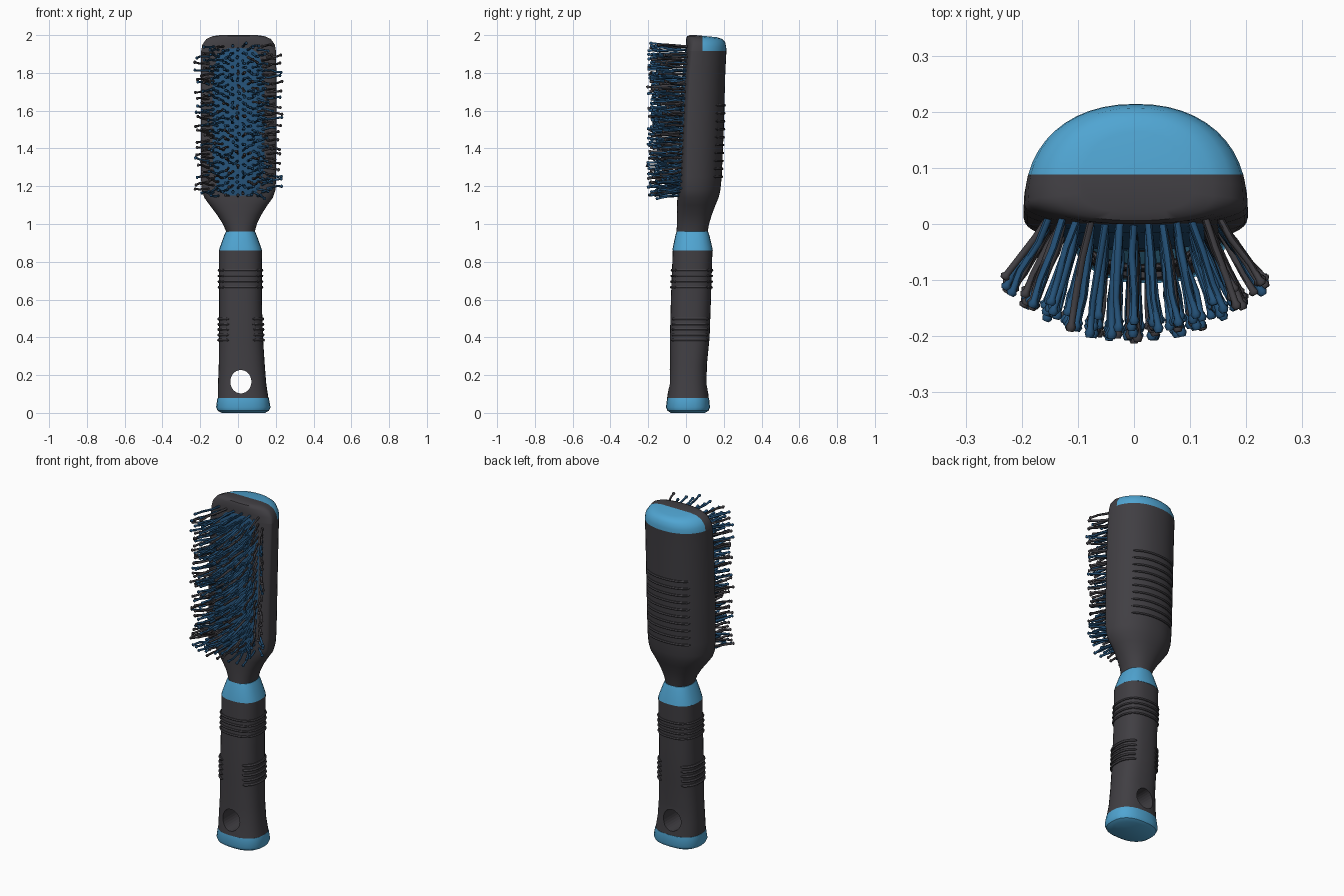
import bpy, bmesh, math, random
from mathutils import Vector

if "Cube" in bpy.data.objects:
    bpy.data.objects.remove(bpy.data.objects["Cube"])

random.seed(4)


def material(name, rgb):
    m = bpy.data.materials.new(name)
    m.diffuse_color = (*rgb, 1)
    m.use_nodes = True
    m.node_tree.nodes["Principled BSDF"].inputs["Base Color"].default_value = m.diffuse_color
    return m


CHARCOAL = material("charcoal", (0.052, 0.049, 0.056))
SKY = material("sky_blue", (0.08, 0.376, 0.645))
NAVY = material("navy_blue", (0.018, 0.084, 0.19))


def finish(name, bm, *mats, angle=35):
    bmesh.ops.recalc_face_normals(bm, faces=bm.faces)
    me = bpy.data.meshes.new(name)
    bm.to_mesh(me)
    bm.free()
    for m in mats:
        me.materials.append(m)
    ob = bpy.data.objects.new(name, me)
    bpy.context.collection.objects.link(ob)
    bpy.ops.object.select_all(action='DESELECT')
    ob.select_set(True)
    bpy.context.view_layer.objects.active = ob
    bpy.ops.object.shade_smooth_by_angle(angle=math.radians(angle))
    return ob


def skin(bm, rings):
    """Join rings of points with quads and close both ends."""
    vs = [[bm.verts.new(p) for p in r] for r in rings]
    n = len(vs[0])
    for a, b in zip(vs, vs[1:]):
        for i in range(n):
            j = (i + 1) % n
            bm.faces.new((a[i], a[j], b[j], b[i]))
    bm.faces.new(vs[0][::-1])
    bm.faces.new(vs[-1])


def power(v, n):
    return math.copysign(abs(v) ** (2 / n), v)


def point(s, t, n, grow=0):
    """Point on a section (z, centre x, half width, front y, side y, back y)."""
    z, cx, a, yf, ys, yb = s
    depth = (yb - ys if math.sin(t) > 0 else ys - yf) + grow
    return Vector((cx + (a + grow) * power(math.cos(t), n), ys + depth * power(math.sin(t), n), z))


def ring(s, n, sides):
    return [point(s, 2 * math.pi * i / sides, n) for i in range(sides)]


def sample(sections, z):
    for a, b in zip(sections, sections[1:]):
        if a[0] <= z <= b[0]:
            k = (z - a[0]) / (b[0] - a[0])
            return [p + (q - p) * k for p, q in zip(a, b)]
    return sections[-1]


def tube(bm, pts, radii, sides=6):
    rings = []
    for i, p in enumerate(pts):
        d = (pts[min(i + 1, len(pts) - 1)] - pts[max(i - 1, 0)]).normalized()
        side = d.cross(Vector((0, 0, 1))).normalized()
        up = side.cross(d)
        rings.append([p + radii[i] * (side * math.cos(k * 2 * math.pi / sides) + up * math.sin(k * 2 * math.pi / sides))
                      for k in range(sides)])
    skin(bm, rings)


def ridge(bm, sections, n, z, mid, half, r):
    """Raised rib following a section between two angles in degrees."""
    s = sample(sections, z)
    count = 17
    pts = [point(s, math.radians(mid + half * (2 * i / (count - 1) - 1)), n, 0.001) for i in range(count)]
    tube(bm, pts, [r * 0.3] + [r] * (count - 2) + [r * 0.3])


# Sections: z, centre x, half width, front y, side y, back y
END = [(0.0, .028, .115, -.08, .01, .10), (.012, .028, .136, -.099, .01, .12),
       (.03, .028, .144, -.106, .01, .127), (.08, .027, .136, -.10, .01, .122)]
GRIP = [(.08, .027, .134, -.10, .01, .12), (.15, .022, .128, -.09, .01, .113),
        (.25, .020, .122, -.085, .013, .11), (.40, .016, .116, -.085, .02, .125),
        (.60, .013, .113, -.08, .025, .132), (.86, .013, .114, -.07, .033, .14)]
COLLAR = [(.86, .013, .114, -.072, .033, .142), (.88, .013, .108, -.069, .033, .138),
          (.94, .013, .086, -.056, .033, .124), (.96, .013, .077, -.05, .033, .117)]
HEAD = [(.96, .013, .076, -.05, .033, .115), (1.0, .010, .09, -.048, .035, .122),
        (1.05, .006, .118, -.047, .03, .137), (1.10, .003, .153, -.047, .025, .156),
        (1.14, .003, .182, -.046, .017, .173), (1.18, .003, .195, -.042, .011, .182),
        (1.25, .003, .199, -.038, .01, .189), (1.50, .003, .20, -.025, .012, .20),
        (1.80, .003, .20, -.01, .025, .208), (1.915, .003, .198, -.002, .035, .214),
        (1.95, .003, .192, 0, .042, .213), (1.98, .003, .17, 0, .047, .207),
        (1.994, .003, .138, .006, .05, .19), (2.0, .003, .10, .02, .055, .165)]
GRIP_N, HEAD_N = 2.5, 2.2

# Handle end cap and collar
for name, secs in (("handle_end_cap", END), ("collar", COLLAR)):
    bm = bmesh.new()
    skin(bm, [ring(s, GRIP_N, 24) for s in secs])
    finish(name, bm, SKY)

# Handle with hanging hole
bm = bmesh.new()
skin(bm, [ring(s, GRIP_N, 32) for s in GRIP])
handle = finish("handle", bm, CHARCOAL)
bpy.ops.mesh.primitive_cylinder_add(vertices=28, radius=1, depth=0.5, location=(.015, 0, .165),
                                    rotation=(math.pi / 2, 0, 0))
cutter = bpy.context.object
cutter.name = "hole_cutter"
cutter.scale = (.056, .062, 1)
cutter.hide_render = True
cutter.data.materials.append(CHARCOAL)
cut = handle.modifiers.new("hole", 'BOOLEAN')
cut.operation, cut.object, cut.solver = 'DIFFERENCE', cutter, 'EXACT'
bpy.context.view_layer.objects.active = handle
bpy.ops.object.modifier_apply(modifier="hole")
bpy.data.objects.remove(cutter)

# Grip ribs: upper bands front and back, lower bands on the sides
bm = bmesh.new()
for i in range(4):
    for mid in (0, 90, 180, 270):
        ridge(bm, GRIP, GRIP_N, .665 + .03 * i, mid, 45, .007)
for i in range(5):
    for mid in (0, 180):
        ridge(bm, GRIP, GRIP_N, .385 + .028 * i, mid, 62, .009)
finish("handle_ribs", bm, CHARCOAL)

# Head and neck; back of the tip is blue
bm = bmesh.new()
skin(bm, [ring(s, HEAD_N, 48) for s in HEAD])
for v in bm.verts:
    if v.co.z > 1.93:
        v.co.z -= .1 * max(0, v.co.y - .05)
for co, no in (((0, .088, 0), (0, 1, 0)), ((0, 0, 1.915), (0, 0, 1))):
    top = [f for f in bm.faces if f.calc_center_median().z > 1.8]
    geom = set(top) | {e for f in top for e in f.edges} | {v for f in top for v in f.verts}
    bmesh.ops.bisect_plane(bm, geom=list(geom), plane_co=co, plane_no=no)
for f in bm.faces:
    c = f.calc_center_median()
    f.material_index = int(c.z > 1.914 and c.y > .088)
finish("head", bm, CHARCOAL, SKY, angle=40)

# Ribs on the back of the head
bm = bmesh.new()
for i in range(10):
    ridge(bm, HEAD, HEAD_N, 1.25 + .042 * i, 90, 42, .007)
finish("head_back_ribs", bm, CHARCOAL)


def front_y(x, z):
    z = min(max(z, 1.0), 1.97)
    _, cx, a, yf, ys, _ = sample(HEAD, z)
    k = min(abs(x - cx) / a, 1)
    return ys - (ys - yf) * (1 - k ** HEAD_N) ** (1 / HEAD_N)


# Cushion under the bristles
bm = bmesh.new()
rings = []
for r in (1, .97, .9, .75, .5, .25, .02):
    pts = []
    for i in range(48):
        t = 2 * math.pi * i / 48
        x, z = .003 + .145 * r * power(math.cos(t), 4), 1.54 + .41 * r * power(math.sin(t), 4)
        pts.append((x, front_y(x, z) + .004 - .014 * (1 - r ** 8), z))
    rings.append(pts)
skin(bm, rings)
finish("cushion", bm, NAVY)

# Fanned bristles with ball tips
sets = {"blue_bristles": (bmesh.new(), NAVY), "dark_bristles": (bmesh.new(), CHARCOAL)}
ROWS, COLS = 22, 13
jit = lambda s: random.uniform(-s, s)
for r in range(ROWS):
    for c in range(COLS):
        u = 2 * c / (COLS - 1) - 1
        z = 1.15 + .79 * (r + .5 * (c % 2)) / (ROWS - .5)
        if abs(u) > .9 and not 1.17 < z < 1.92:
            continue
        x = .15 * u
        root = Vector((x, front_y(x, z) + .01, z))
        tip = Vector((.225 * u + jit(.012), -.195 + .085 * u * u + jit(.018), z + jit(.018)))
        d = tip - root
        pts = [root] + [root + d * k + Vector((jit(.005), 0, jit(.006))) for k in (.35, .7)]
        pts += [root + d * k for k in (.92, .96, 1)]
        dark = random.random() < (.75 if abs(u) > .8 else .25)
        tube(sets["dark_bristles" if dark else "blue_bristles"][0], pts,
             [.0065, .0065, .006, .006, .0095, .006])
for name, (bm, mat) in sets.items():
    finish(name, bm, mat, angle=60)
